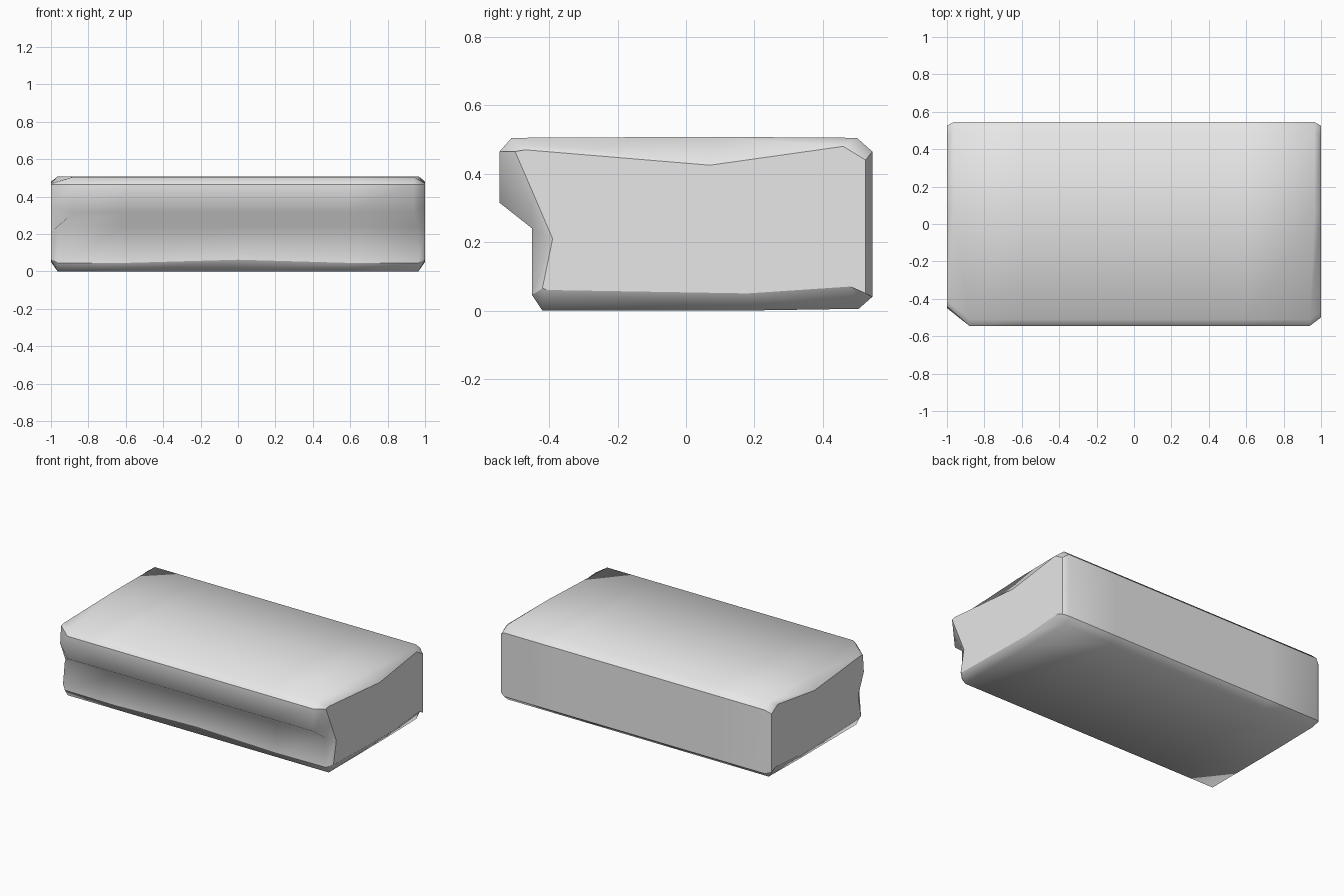
import bpy
import bmesh

cube = bpy.data.objects.get("Cube")
if cube:
    bpy.data.objects.remove(cube, do_unlink=True)

# One flat stone grey
stone = bpy.data.materials.new("stone_grey")
stone.use_nodes = True
colour = (0.8, 0.8, 0.8, 1)
stone.diffuse_color = colour
stone.node_tree.nodes["Principled BSDF"].inputs["Base Color"].default_value = colour

# Cross-section (y, z): front foot, notch, overhanging lip, top, back, underside
BODY = [(-.42, 0), (-.45, .045), (-.45, .24), (-.545, .315), (-.545, .465),
        (-.51, .505), (.07, .508), (.5, .505), (.545, .465), (.545, .04),
        (.505, .005), (.18, 0)]
# Smaller outline of the chipped end faces
CAP = [(-.405, .06), (-.42, .065), (-.39, .21), (-.45, .35), (-.5, .465),
       (-.47, .47), (.07, .425), (.46, .48), (.525, .44), (.525, .05),
       (.48, .07), (.18, .05)]
LIP = (3, 4, 5)
UNDERSIDE = (0, 1, 9, 10, 11)


def body_ring(x, lip_x=None, foot=.045):
    """Full section, optionally stopping the lip short at a chipped corner."""
    ring = []
    for i, (y, z) in enumerate(BODY):
        px = lip_x if lip_x is not None and i in LIP else x
        ring.append((px, y, foot if i == 1 else z))
    return ring


def cap_ring(x, lip_shift=0):
    """End face, with its lip corner optionally pushed back."""
    return [(x, y + (lip_shift if i in (4, 5) else 0), z)
            for i, (y, z) in enumerate(CAP)]


sections = [cap_ring(-1, .06), body_ring(-.965, -.88), body_ring(-.6),
            body_ring(0, foot=.062), body_ring(.6), body_ring(.965, .94),
            cap_ring(1)]

# Loft the slab through its sections
bm = bmesh.new()
rings = [[bm.verts.new(co) for co in section] for section in sections]
count = len(BODY)
for a, b in zip(rings, rings[1:]):
    for i in range(count):
        j = (i + 1) % count
        bm.faces.new((a[i], a[j], b[j], b[i]))
caps = [bm.faces.new(rings[0]), bm.faces.new(rings[-1])]
bmesh.ops.recalc_face_normals(bm, faces=bm.faces[:])

# Smooth surfaces with crisp long edges and crisp end outlines
for face in bm.faces:
    face.smooth = True
for a, b in zip(rings, rings[1:]):
    for i in (1, 4, 8, 9):
        bm.edges.get((a[i], b[i])).smooth = False
for cap in caps:
    for edge in cap.edges:
        edge.smooth = False

mesh = bpy.data.meshes.new("stone_slab")
bm.to_mesh(mesh)
bm.free()
mesh.materials.append(stone)
slab = bpy.data.objects.new("stone_slab", mesh)
bpy.context.collection.objects.link(slab)
